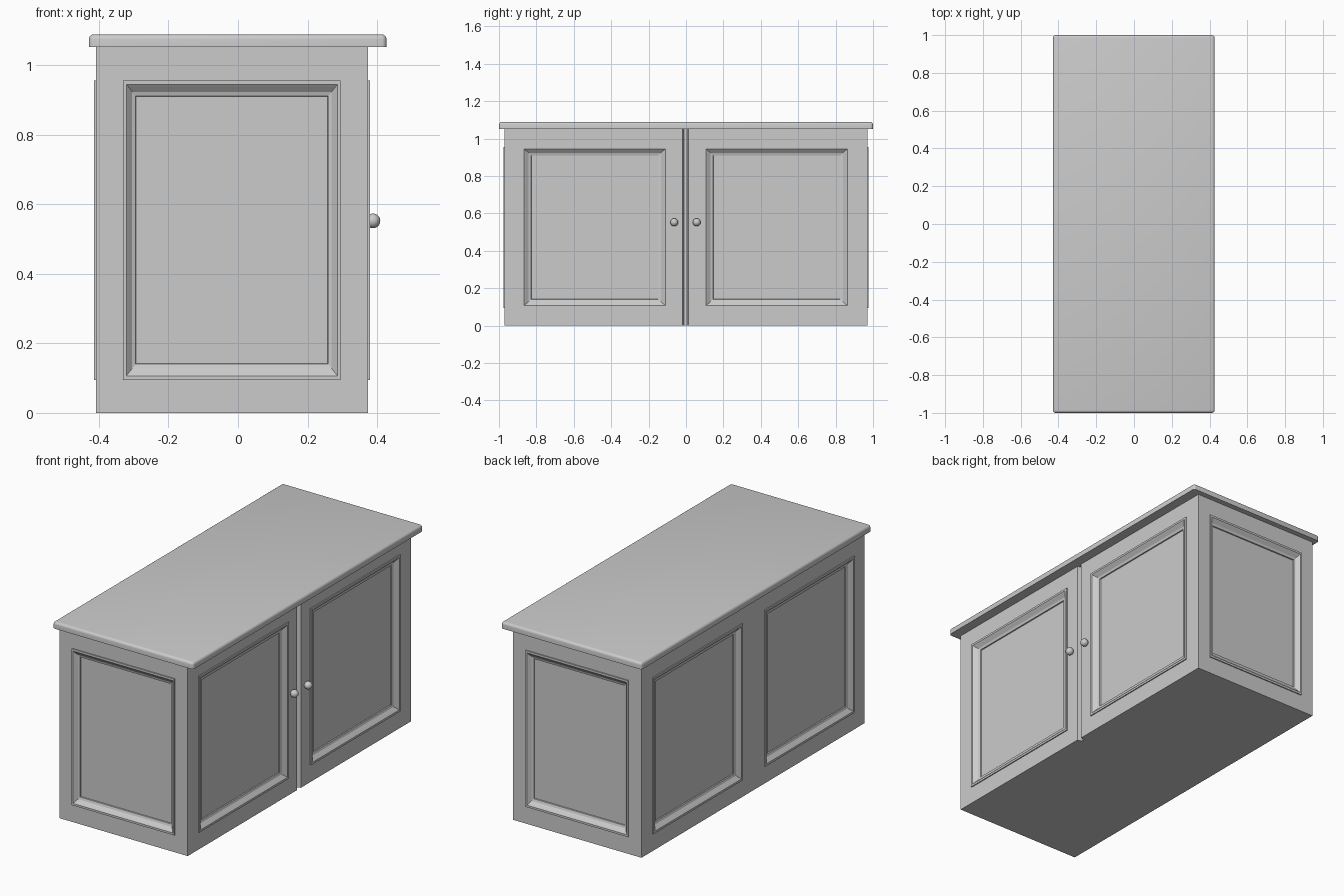
import bpy, bmesh
from mathutils import Vector

old = bpy.data.objects.get("Cube")
if old:
    bpy.data.objects.remove(old, do_unlink=True)

# One painted finish for the whole cabinet
paint = bpy.data.materials.new("light_grey_paint")
paint.use_nodes = True
GREY = (0.6, 0.6, 0.6, 1)
paint.diffuse_color = GREY
paint.node_tree.nodes["Principled BSDF"].inputs["Base Color"].default_value = GREY


def make_object(name, bm):
    bmesh.ops.recalc_face_normals(bm, faces=bm.faces)
    mesh = bpy.data.meshes.new(name)
    bm.to_mesh(mesh)
    bm.free()
    mesh.materials.append(paint)
    obj = bpy.data.objects.new(name, mesh)
    bpy.context.collection.objects.link(obj)
    return obj


def add_box(bm, lo, hi):
    lo, hi = Vector(lo), Vector(hi)
    verts = bmesh.ops.create_cube(bm, size=1)["verts"]
    for v in verts:
        v.co = Vector(c * s for c, s in zip(v.co, hi - lo)) + (lo + hi) / 2
    return verts


def activate(obj):
    bpy.ops.object.select_all(action="DESELECT")
    obj.select_set(True)
    bpy.context.view_layer.objects.active = obj


# Overall sizes
LEFT, RIGHT, END, BODY_TOP, SLAB_TOP = -0.408, 0.373, 0.97, 1.052, 1.088
Z_LOW, Z_HIGH = 0.095, 0.956

# Moulding section: share of moulding width, height above the cabinet face
SECTION = [(0, -0.003), (0, 0.006), (0.24, 0.006), (0.4, 0),
           (0.7, -0.012), (0.97, -0.016), (1, -0.022)]


def to_world(axis, sign, face, u, z, n):
    out = face + sign * n
    return Vector((out, u, z)) if axis == 0 else Vector((u, out, z))


# Panels: name, axis and sign of the facing, face position, span, moulding width
panels = [
    ("front_panel", 1, -1, -END, (-0.33, 0.295), 0.037),
    ("back_panel", 1, 1, END, (-0.33, 0.295), 0.037),
]
for side, sign, face in (("left", 1, RIGHT), ("right", -1, LEFT)):
    panels.append((side + "_front_panel", 0, sign, face, (-0.878, -0.098), 0.052))
    panels.append((side + "_back_panel", 0, sign, face, (0.095, 0.875), 0.052))

# Recessed panels, each with a stepped moulding, and the matching cutters
cutter_bm = bmesh.new()
for name, axis, sign, face, (u0, u1), width in panels:
    height = 0.047
    bm = bmesh.new()
    previous = None
    for share, n in SECTION:
        du, dz = share * width, share * height
        corners = [(u0 + du, Z_LOW + dz), (u1 - du, Z_LOW + dz),
                   (u1 - du, Z_HIGH - dz), (u0 + du, Z_HIGH - dz)]
        ring = [bm.verts.new(to_world(axis, sign, face, u, z, n)) for u, z in corners]
        if previous:
            for i in range(4):
                j = (i + 1) % 4
                bm.faces.new((previous[i], previous[j], ring[j], ring[i]))
        previous = ring
    bm.faces.new(previous)
    bm.normal_update()
    panel = make_object(name, bm)
    # make the open shell face outwards
    flat = panel.data.polygons[len(panel.data.polygons) - 1]
    if flat.normal[axis] * sign < 0:
        panel.data.flip_normals()

    du, dz = 0.3 * width, 0.3 * height
    a = to_world(axis, sign, face, u0 + du, Z_LOW + dz, -0.04)
    b = to_world(axis, sign, face, u1 - du, Z_HIGH - dz, 0.04)
    add_box(cutter_bm, map(min, a, b), map(max, a, b))

# Tapered gap between the two doors
gap = add_box(cutter_bm, (RIGHT - 0.025, -0.018, -0.1), (RIGHT, 0.014, BODY_TOP + 0.1))
for v in gap:
    if v.co.x < RIGHT - 0.01:
        v.co.y = -0.002 + (v.co.y + 0.002) * 0.5
    else:
        v.co.x += 0.0005

# Cabinet body with the recesses cut out
body_bm = bmesh.new()
add_box(body_bm, (LEFT, -END, 0), (RIGHT, END, BODY_TOP))
body = make_object("cabinet_body", body_bm)
cutter = make_object("recess_cutter", cutter_bm)
cutter.hide_render = True
cut = body.modifiers.new("recesses", "BOOLEAN")
cut.operation = "DIFFERENCE"
cut.solver = "EXACT"
cut.object = cutter
activate(body)
bpy.ops.object.modifier_apply(modifier=cut.name)
bpy.data.objects.remove(cutter, do_unlink=True)

# Worktop with rounded upper edges and corners
top_bm = bmesh.new()
add_box(top_bm, (-0.429, -1, BODY_TOP), (0.427, 1, SLAB_TOP))
rounded = [e for e in top_bm.edges
           if max(v.co.z for v in e.verts) > BODY_TOP + 0.01]
bmesh.ops.bevel(top_bm, geom=rounded, offset=0.014, segments=4,
                profile=0.5, affect="EDGES")
worktop = make_object("worktop", top_bm)
activate(worktop)
bpy.ops.object.shade_smooth_by_angle()

# Round door knobs
for name, y in (("front_door_knob", -0.063), ("back_door_knob", 0.057)):
    bm = bmesh.new()
    bmesh.ops.create_uvsphere(bm, u_segments=24, v_segments=16, radius=0.021)
    bmesh.ops.translate(bm, verts=bm.verts, vec=(0.388, y, 0.552))
    activate(make_object(name, bm))
    bpy.ops.object.shade_smooth()
